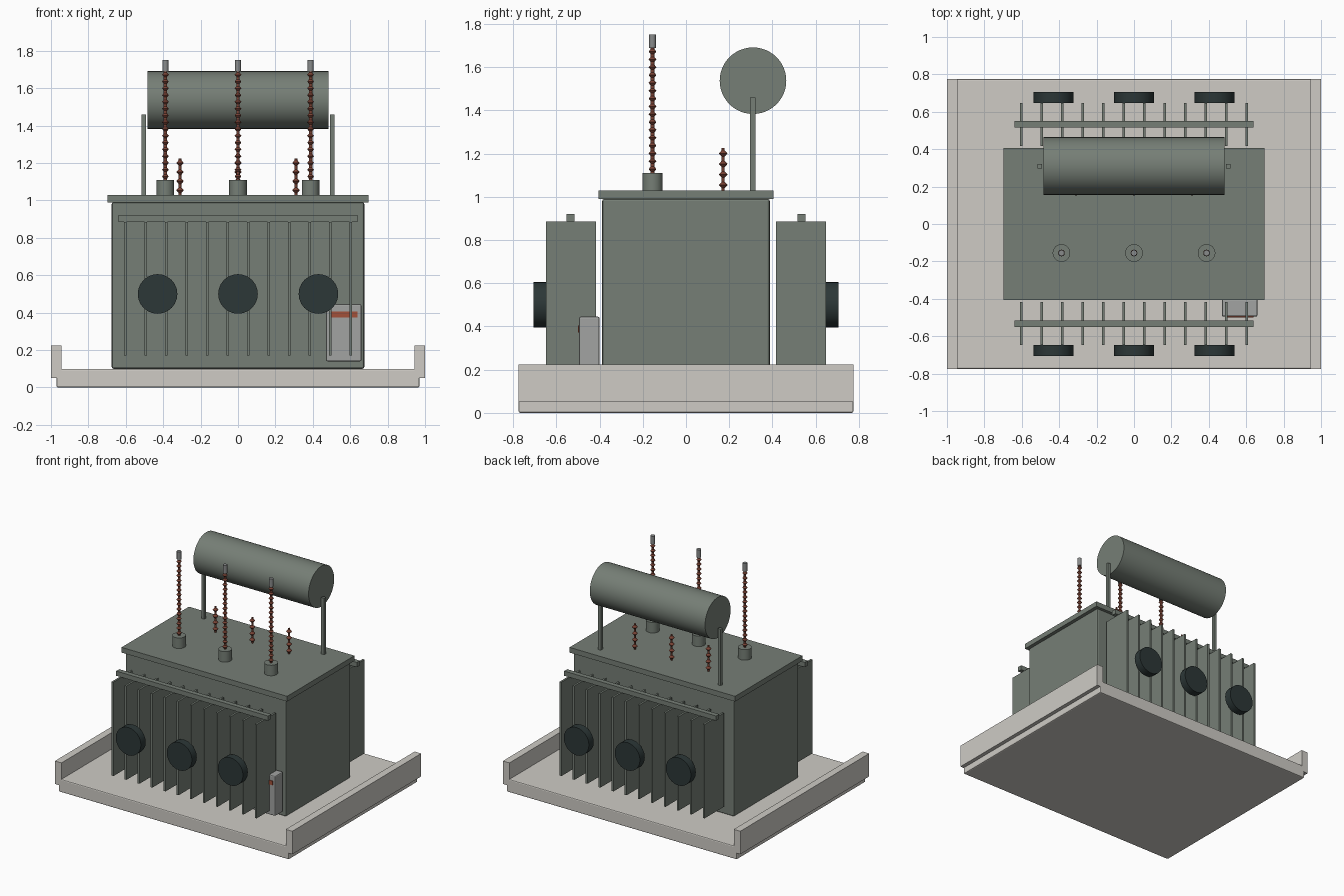
import bpy, bmesh, math
from mathutils import Matrix

cube = bpy.data.objects.get("Cube")
if cube:
    bpy.data.objects.remove(cube, do_unlink=True)


def material(name, rgb):
    m = bpy.data.materials.new(name)
    m.use_nodes = True
    color = (*rgb, 1)
    m.diffuse_color = color
    m.node_tree.nodes["Principled BSDF"].inputs["Base Color"].default_value = color
    return m


steel = material("green grey paint", (0.18, 0.21, 0.18))
concrete = material("concrete", (0.62, 0.60, 0.56))
dark = material("dark fan", (0.025, 0.038, 0.038))
porcelain = material("brown porcelain", (0.19, 0.055, 0.035))
metal = material("bare metal", (0.25, 0.26, 0.26))
cabinet_grey = material("cabinet grey", (0.36, 0.37, 0.36))
red = material("warning red", (0.36, 0.08, 0.04))


def finish(name, bm, mat, bevel=0, smooth=False):
    mesh = bpy.data.meshes.new(name)
    bmesh.ops.recalc_face_normals(bm, faces=bm.faces[:])
    bm.to_mesh(mesh)
    bm.free()
    ob = bpy.data.objects.new(name, mesh)
    bpy.context.collection.objects.link(ob)
    mesh.materials.append(mat)
    if bevel:
        mod = ob.modifiers.new("edge bevel", "BEVEL")
        mod.width = bevel
        mod.segments = 2
    if smooth:
        bpy.ops.object.select_all(action="DESELECT")
        ob.select_set(True)
        bpy.context.view_layer.objects.active = ob
        bpy.ops.object.shade_smooth_by_angle(angle=math.radians(35))
    return ob


def box(name, x, y, z, mat, bevel=0):
    """Box from (min, max) ranges on each axis."""
    bm = bmesh.new()
    bmesh.ops.create_cube(bm, size=1)
    for v in bm.verts:
        v.co = [r[0] + (c + 0.5) * (r[1] - r[0]) for c, r in zip(v.co, (x, y, z))]
    return finish(name, bm, mat, bevel)


def cylinder(name, center, radius, length, axis, mat, sides=24, smooth=True):
    turn = {"X": Matrix.Rotation(math.pi / 2, 4, "Y"),
            "Y": Matrix.Rotation(math.pi / 2, 4, "X"),
            "Z": Matrix()}[axis]
    bm = bmesh.new()
    bmesh.ops.create_cone(bm, cap_ends=True, segments=sides, radius1=radius,
                          radius2=radius, depth=length,
                          matrix=Matrix.Translation(center) @ turn)
    return finish(name, bm, mat, smooth=smooth)


def insulator(name, x, y, bottom, top, core, shed, count, sides=12):
    """Turned stack of double-cone sheds on a thin core."""
    step = (top - bottom) / count
    profile = [(core, bottom)]
    for i in range(count):
        z = bottom + i * step
        profile += [(core, z + step * 0.2), (shed, z + step * 0.5), (core, z + step * 0.8)]
    profile.append((core, top))
    bm = bmesh.new()
    rings = [[bm.verts.new((x + r * math.cos(math.tau * k / sides),
                            y + r * math.sin(math.tau * k / sides), z))
              for k in range(sides)] for r, z in profile]
    for a, b in zip(rings, rings[1:]):
        for k in range(sides):
            n = (k + 1) % sides
            bm.faces.new((a[k], a[n], b[n], b[k]))
    bm.faces.new(rings[0])
    bm.faces.new(rings[-1])
    return finish(name, bm, porcelain)


# Foundation slab and side curbs
box("foundation_slab", (-0.97, 0.97), (-0.775, 0.775), (0, 0.1), concrete, 0.008)
for side, s in (("left", 1), ("right", -1)):
    box(side + "_curb", sorted((s * 0.945, s)), (-0.775, 0.775), (0.05, 0.225), concrete)

# Main tank and lid
box("tank", (-0.675, 0.675), (-0.388, 0.388), (0.1, 0.99), steel, 0.01)
box("tank_lid", (-0.697, 0.697), (-0.405, 0.405), (0.99, 1.03), steel)

# Radiator banks, header bars and fans on both long sides
for side, s in (("front", -1), ("back", 1)):
    for i in range(12):
        x = -0.603 + i * 1.206 / 11
        box(f"{side}_radiator_fin_{i + 1}", (x - 0.0075, x + 0.0075),
            sorted((s * 0.417, s * 0.648)), (0.17, 0.885), steel)
    box(side + "_header_bar", (-0.64, 0.64), sorted((s * 0.515, s * 0.552)),
        (0.885, 0.921), steel)
    for i, x in enumerate((-0.43, 0, 0.43)):
        cylinder(f"{side}_fan_{i + 1}", (x, s * 0.676, 0.5), 0.106, 0.058, "Y", dark)

# Control cabinet with a warning stripe
box("control_cabinet", (0.47, 0.66), (-0.495, -0.4), (0.14, 0.445), cabinet_grey, 0.008)
box("warning_stripe", (0.497, 0.64), (-0.5, -0.494), (0.373, 0.405), red)

# High voltage bushings in front, low voltage bushings behind
for i, x in enumerate((-0.388, 0, 0.388)):
    cylinder(f"bushing_turret_{i + 1}", (x, -0.155, 1.07), 0.047, 0.08, "Z", steel)
    insulator(f"tall_insulator_{i + 1}", x, -0.155, 1.11, 1.69, 0.009, 0.018, 16)
    cylinder(f"tall_terminal_{i + 1}", (x, -0.155, 1.72), 0.016, 0.062, "Z", metal, 12)
for i, x in enumerate((-0.31, 0, 0.31)):
    insulator(f"short_insulator_{i + 1}", x, 0.172, 1.03, 1.225, 0.007, 0.02, 4)

# Oil conservator drum on two posts
cylinder("conservator_drum", (0, 0.31, 1.537), 0.154, 0.97, "X", steel, 48)
for side, s in (("left", 1), ("right", -1)):
    box(side + "_drum_post", sorted((s * 0.493, s * 0.517)), (0.297, 0.321),
        (1.03, 1.46), steel)
